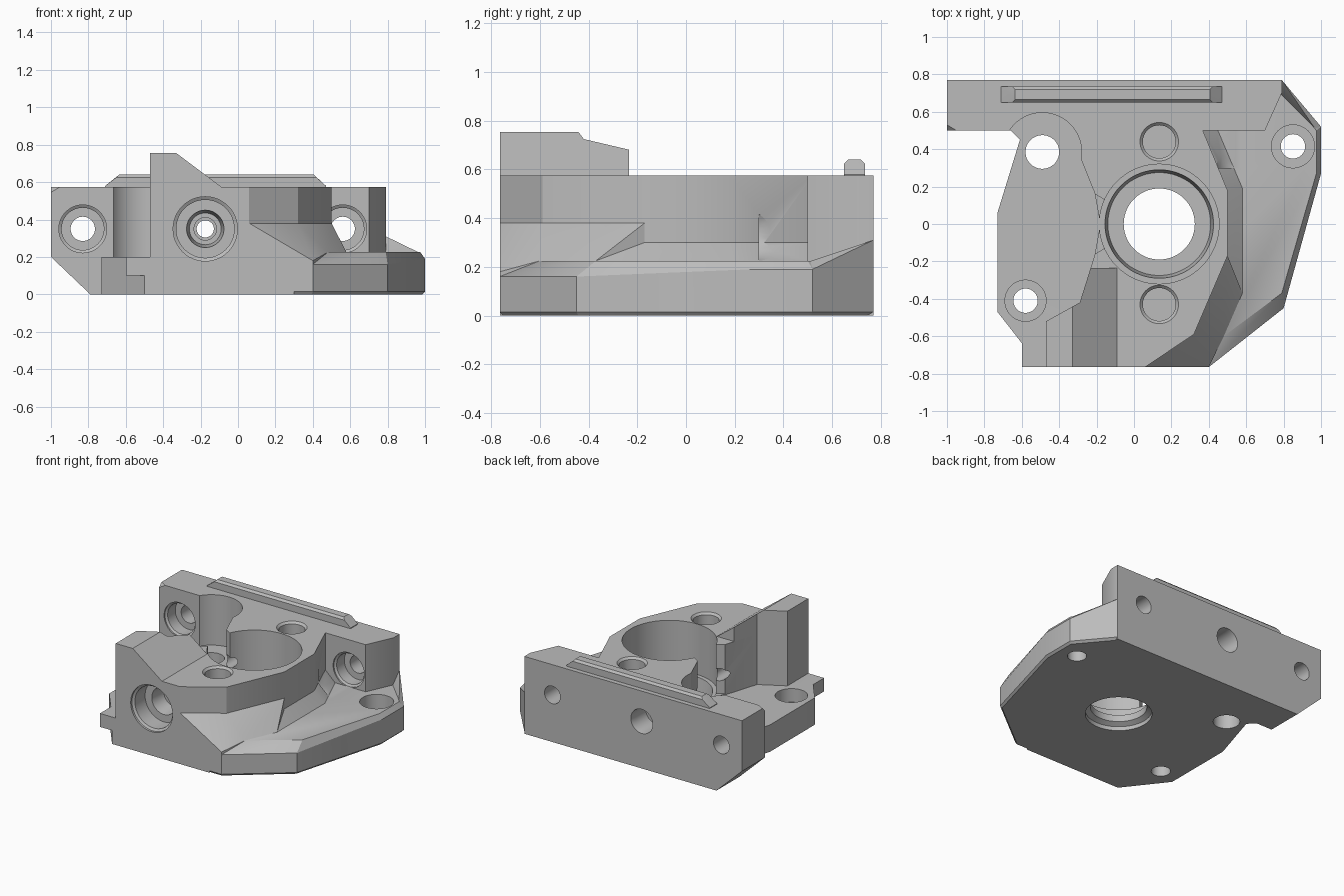
import bpy, bmesh, math
from mathutils import Vector

cube = bpy.data.objects.get("Cube")
if cube:
    bpy.data.objects.remove(cube, do_unlink=True)

grey = bpy.data.materials.new("machined_grey")
grey.use_nodes = True
grey.diffuse_color = (0.5, 0.5, 0.5, 1)
grey.node_tree.nodes["Principled BSDF"].inputs["Base Color"].default_value = (0.5, 0.5, 0.5, 1)


def finish(name, bm):
    bmesh.ops.recalc_face_normals(bm, faces=bm.faces)
    mesh = bpy.data.meshes.new(name)
    bm.to_mesh(mesh)
    bm.free()
    mesh.materials.append(grey)
    ob = bpy.data.objects.new(name, mesh)
    bpy.context.collection.objects.link(ob)
    return ob


def hull(name, points):
    bm = bmesh.new()
    for p in points:
        bm.verts.new(p)
    res = bmesh.ops.convex_hull(bm, input=bm.verts)
    loose = [v for v in bm.verts if not v.link_faces]
    bmesh.ops.delete(bm, geom=loose, context='VERTS')
    bmesh.ops.dissolve_limit(bm, angle_limit=0.01, verts=bm.verts, edges=bm.edges)
    return finish(name, bm)


def prism(name, outline, z0, z1):
    bm = bmesh.new()
    face = bm.faces.new([bm.verts.new((x, y, z0)) for x, y in outline])
    res = bmesh.ops.extrude_face_region(bm, geom=[face])
    top = [g for g in res["geom"] if isinstance(g, bmesh.types.BMVert)]
    bmesh.ops.translate(bm, verts=top, vec=(0, 0, z1 - z0))
    return finish(name, bm)


def lathe(name, centre, axis, profile, n=48):
    """Stepped round cutter; profile is (radius, position along the axis)."""
    bm = bmesh.new()
    rings = []
    for r, t in profile:
        ring = []
        for i in range(n):
            a = math.tau * i / n
            u, v = centre[0] + r * math.cos(a), centre[1] + r * math.sin(a)
            ring.append(bm.verts.new((u, v, t) if axis == "z" else (u, t, v)))
        rings.append(ring)
    for a, b in zip(rings, rings[1:]):
        for i in range(n):
            j = (i + 1) % n
            bm.faces.new((a[i], a[j], b[j], b[i]))
    bm.faces.new(rings[0])
    bm.faces.new(rings[-1])
    return finish(name, bm)


def at(z, *pts):
    return [(x, y, z) for x, y in pts]


# Base plate: flat left half and chamfered right half
base_left = prism("base_left", [
    (-0.73, -0.47), (-0.5, -0.765), (0.3, -0.765), (0.3, 0.6), (-0.62, 0.6),
    (-0.66, 0.5), (-0.61, 0.45), (-0.73, 0.06)], 0, 0.2)
rim = [(0, -0.765), (0.4, -0.765), (0.8, -0.45), (1, 0.27), (1, 0.52), (0.79, 0.77), (0, 0.77)]
base_right = hull("base_right",
    [(x * 0.985, y * 0.985, 0) for x, y in rim] + at(0.015, *rim)
    + at(0.16, *rim[:3]) + at(0.19, *rim[3:])
    + at(0.225, (0, -0.6), (0.48, -0.6), (0.79, -0.37), (0.975, 0.27), (0.975, 0.5),
         (0.79, 0.72), (0, 0.72)))
gusset = hull("corner_gusset", [
    (0.79, 0.77, 0.31), (0.79, 0.77, 0.1), (0.78, 0.7, 0.225), (1, 0.52, 0.19),
    (0.975, 0.5, 0.22), (0.75, 0.7, 0.1)])

# Raised body and its sloping skirts
body = prism("body", [
    (0.36, 0.52), (0.5, 0.18), (0.5, -0.17), (0.32, -0.59), (0.06, -0.765),
    (-0.6, -0.765), (-0.6, 0.52)], 0.1, 0.575)
foot = [(0.06, -0.765), (0.4, -0.765), (0.48, -0.6), (0.58, -0.37), (0.5, -0.17)]
front_skirt = hull("front_skirt",
    at(0.38, (0.06, -0.765), (0.32, -0.59), (0.5, -0.17)) + at(0.1, *foot)
    + at(0.18, foot[1]) + at(0.225, *foot[2:]))
side_foot = [(0.58, -0.37), (0.58, 0.19), (0.44, 0.52)]
side_skirt = hull("side_skirt",
    at(0.3, (0.5, -0.34), (0.5, 0.18), (0.36, 0.52)) + at(0.225, *side_foot)
    + at(0.1, (0.3, -0.34), (0.3, 0.52), *side_foot))

# Ramp block on the front
ramp = hull("ramp_block", [
    (x, y, z) for y in (-0.765, -0.235)
    for x, z in ((-0.55, 0.4), (-0.55, 0.755), (-0.33, 0.755), (-0.09, 0.575), (-0.09, 0.4))])

# Back wall with trimmed corners
wall = hull("back_wall",
    at(0, (-0.79, 0.5), (-0.79, 0.77), (0.7, 0.5), (0.79, 0.7), (0.79, 0.77))
    + at(0.2, (-1, 0.5), (-1, 0.77))
    + at(0.575, (-0.95, 0.5), (-1, 0.53), (-1, 0.77), (0.7, 0.5), (0.79, 0.7), (0.79, 0.77))
    + at(0.545, (-1, 0.5)))

# Rail on top of the wall
rail = hull("top_rail", [
    p for y0, y1, x0, x1, z in (
        (0.65, 0.735, -0.71, 0.47, 0.56), (0.65, 0.735, -0.71, 0.47, 0.58),
        (0.65, 0.735, -0.65, 0.42, 0.625), (0.665, 0.72, -0.635, 0.405, 0.64))
    for p in at(z, (x0, y0), (x0, y1), (x1, y0), (x1, y1))])

# Cutters: holes and bores
cuts = [
    lathe("main_bore", (0.135, 0), "z", [
        (0.225, -0.1), (0.225, 0.03), (0.19, 0.05), (0.19, 0.1), (0.275, 0.1),
        (0.29, 0.2), (0.32, 0.2), (0.32, 1)], 72),
    lathe("pocket_hole", (-0.49, 0.385), "z", [(0.09, -0.1), (0.09, 0.4)]),
    lathe("left_screw_hole", (-0.58, -0.41), "z", [
        (0.065, -0.1), (0.065, 0.1), (0.11, 0.1), (0.11, 0.4)]),
    lathe("right_screw_hole", (0.85, 0.415), "z", [
        (0.065, -0.1), (0.065, 0.11), (0.115, 0.11), (0.115, 0.4)]),
    lathe("cross_hole", (-0.175, 0.35), "y", [
        (0.172, -0.9), (0.172, -0.75), (0.155, -0.74), (0.155, -0.62), (0.1, -0.62),
        (0.085, -0.5), (0.06, -0.5), (0.06, -0.3), (0.046, -0.3), (0.046, 0.6),
        (0.085, 0.6), (0.085, 0.73), (0.105, 0.9)]),
]
for y in (0.44, -0.43):
    cuts.append(lathe("blind_hole", (0.135, y), "z", [
        (0.088, 0.38), (0.088, 0.56), (0.103, 0.575), (0.103, 0.8)]))
for x in (-0.83, 0.56):
    cuts.append(lathe("wall_hole", (x, 0.35), "y", [
        (0.128, 0.3), (0.128, 0.51), (0.113, 0.52), (0.113, 0.61), (0.065, 0.61), (0.065, 0.9)]))

# Cutters: side pocket and its opening into the bore
pocket_round = lathe("pocket_round", (-0.49, 0.385), "z", [(0.21, 0.2), (0.21, 1)], 64)
pocket = prism("pocket", [
    (-1.1, -0.9), (-0.47, -0.9), (-0.47, -0.52), (-0.29, -0.42), (-0.21, -0.165),
    (-0.18, 0), (-0.21, 0.165), (-0.285, 0.35), (-0.4, 0.5), (-1.1, 0.5)], 0.2, 1)
opening = prism("opening", [
    (-0.3, -0.22), (-0.16, -0.13), (-0.1, -0.13), (-0.1, 0.13), (-0.16, 0.13), (-0.3, 0.22)], 0.21, 1)
extra = {body: [pocket, pocket_round, opening], ramp: [pocket], wall: [pocket_round]}

parts = [base_left, base_right, gusset, body, front_skirt, side_skirt, ramp, wall, rail]


def touches(a, b):
    for i in range(3):
        pa, pb = [v.co[i] for v in a.data.vertices], [v.co[i] for v in b.data.vertices]
        if max(pa) <= min(pb) or max(pb) <= min(pa):
            return False
    return True


# Cut every part, then shade it
for ob in parts:
    bpy.ops.object.select_all(action='DESELECT')
    bpy.context.view_layer.objects.active = ob
    ob.select_set(True)
    for cutter in extra.get(ob, []) + cuts:
        if touches(ob, cutter):
            mod = ob.modifiers.new("cut", 'BOOLEAN')
            mod.operation = 'DIFFERENCE'
            mod.solver = 'EXACT'
            mod.object = cutter
            bpy.ops.object.modifier_apply(modifier=mod.name)
    bpy.ops.object.shade_smooth_by_angle(angle=math.radians(25))

for cutter in cuts + [pocket, pocket_round, opening]:
    bpy.data.objects.remove(cutter, do_unlink=True)
